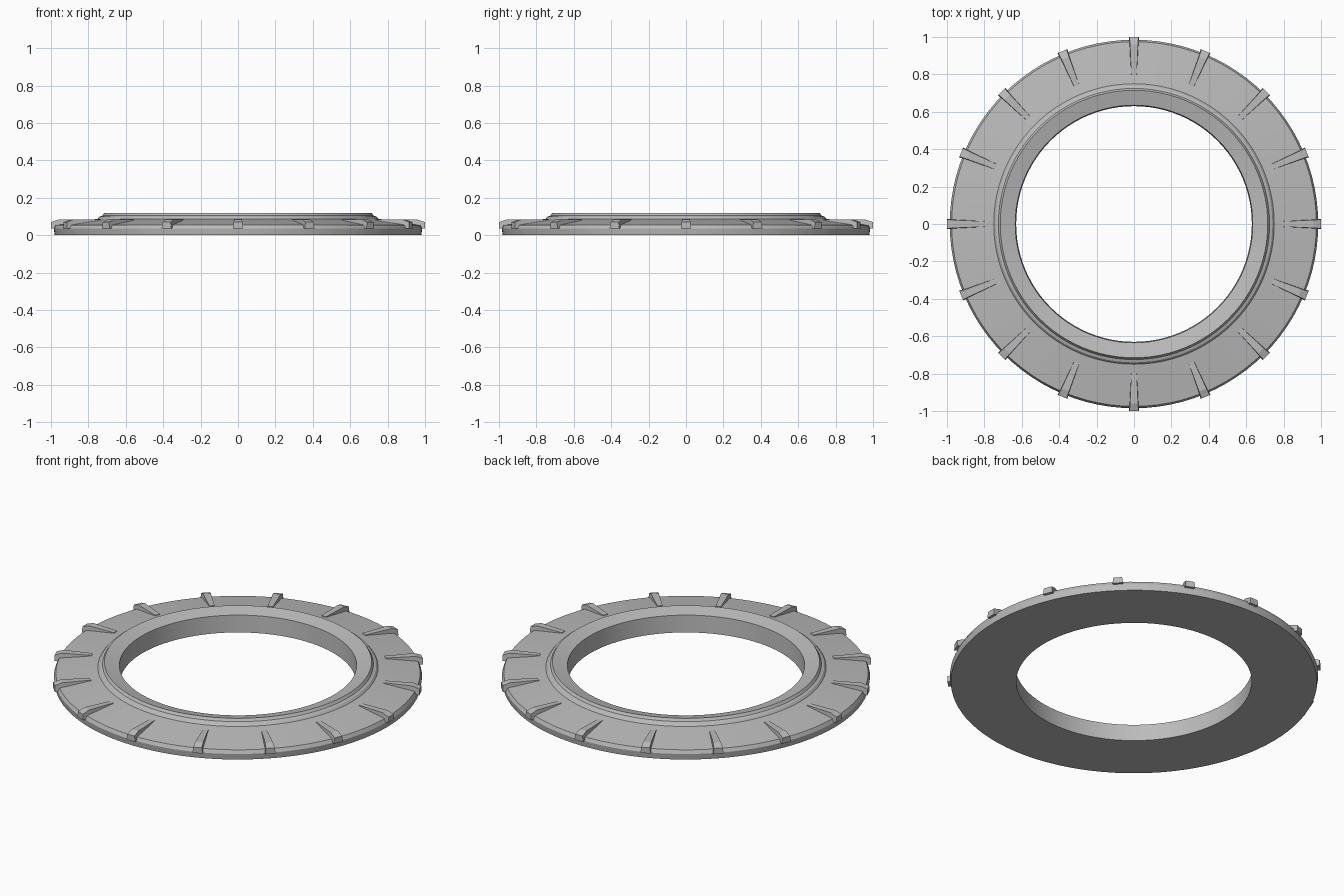
import bpy, bmesh, math
from mathutils import Matrix, Vector

cube = bpy.data.objects.get("Cube")
if cube:
    bpy.data.objects.remove(cube, do_unlink=True)

SEGMENTS = 96
TEETH = 16

grey = bpy.data.materials.new("plain_grey")
grey.use_nodes = True
colour = (0.5, 0.5, 0.5, 1)
grey.diffuse_color = colour
grey.node_tree.nodes["Principled BSDF"].inputs["Base Color"].default_value = colour


def make_object(name, bm):
    bmesh.ops.recalc_face_normals(bm, faces=bm.faces)
    mesh = bpy.data.meshes.new(name)
    bm.to_mesh(mesh)
    bm.free()
    mesh.materials.append(grey)
    obj = bpy.data.objects.new(name, mesh)
    bpy.context.collection.objects.link(obj)
    return obj


# Ring: closed (radius, height) section spun round the vertical axis
section = [(0.63, 0), (0.98, 0), (0.985, 0.035), (0.975, 0.055),
           (0.75, 0.088), (0.74, 0.1), (0.725, 0.105), (0.715, 0.12),
           (0.635, 0.1)]
bm = bmesh.new()
loops = []
for i in range(SEGMENTS):
    turn = Matrix.Rotation(math.tau * i / SEGMENTS, 3, 'Z')
    loops.append([bm.verts.new(turn @ Vector((r, 0, z))) for r, z in section])
for i, loop in enumerate(loops):
    after = loops[(i + 1) % SEGMENTS]
    for j in range(len(section)):
        k = (j + 1) % len(section)
        bm.faces.new((loop[j], after[j], after[k], loop[k]))
ring = make_object("bezel_ring", bm)
bpy.context.view_layer.objects.active = ring
ring.select_set(True)
bpy.ops.object.shade_smooth_by_angle(angle=math.radians(20))

# Grip teeth: tapered wedges that sink into the sloping rim
stations = [(0.8, 0.017, 0.06, 0.084), (0.96, 0.025, 0.036, 0.084),
            (1.0, 0.028, 0.036, 0.07)]
bm = bmesh.new()
for i in range(TEETH):
    turn = Matrix.Rotation(math.tau * i / TEETH, 3, 'Z')
    rows = []
    for r, half, low, high in stations:
        corners = [(r, -half, low), (r, half, low),
                   (r, half * 0.85, high), (r, -half * 0.85, high)]
        rows.append([bm.verts.new(turn @ Vector(c)) for c in corners])
    for a, b in zip(rows, rows[1:]):
        for j in range(4):
            k = (j + 1) % 4
            bm.faces.new((a[j], a[k], b[k], b[j]))
    bm.faces.new(rows[0])
    bm.faces.new(rows[-1])
make_object("grip_teeth", bm)
